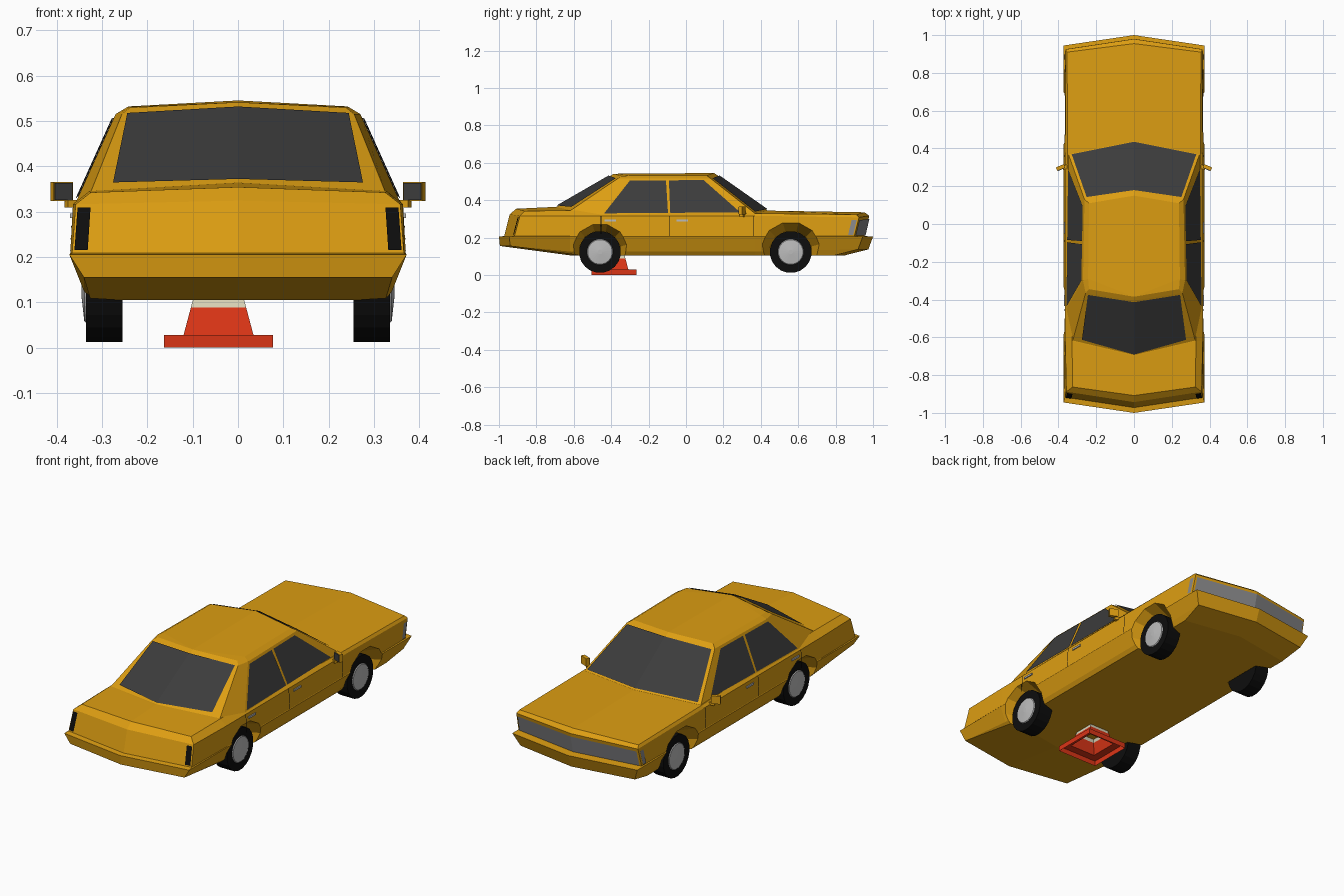
import bpy, bmesh, math
from mathutils import Vector, Matrix

if "Cube" in bpy.data.objects:
    bpy.data.objects.remove(bpy.data.objects["Cube"])


def mat(name, r, g, b):
    m = bpy.data.materials.new(name)
    m.diffuse_color = (r, g, b, 1)
    m.use_nodes = True
    m.node_tree.nodes["Principled BSDF"].inputs["Base Color"].default_value = m.diffuse_color
    return m


PAINT = mat("paint", 0.72, 0.34, 0.006)
GLASS = mat("glass", 0.045, 0.045, 0.045)
BLACK = mat("rubber", 0.004, 0.004, 0.004)
SILVER = mat("silver", 0.5, 0.5, 0.5)
LENS = mat("lens", 0.25, 0.25, 0.26)
RED = mat("red", 0.7, 0.035, 0.008)
CREAM = mat("cream", 0.7, 0.66, 0.48)


def finish(name, bm, m, recalc=True):
    if recalc:
        bmesh.ops.recalc_face_normals(bm, faces=bm.faces)
    me = bpy.data.meshes.new(name)
    bm.to_mesh(me)
    bm.free()
    ob = bpy.data.objects.new(name, me)
    bpy.context.collection.objects.link(ob)
    if m:
        me.materials.append(m)
    return ob


def mirrored(half):
    """Half outline from rear centre to front centre -> full ring."""
    return half + [(-x, y, z) for x, y, z in half[-2:0:-1]]


def loft(name, rings, m, caps=(True, True), extra=None):
    bm = bmesh.new()
    vs = [[bm.verts.new(p) for p in r] for r in rings]
    n = len(rings[0])
    for a, b in zip(vs, vs[1:]):
        for i in range(n):
            bm.faces.new((a[i], a[(i + 1) % n], b[(i + 1) % n], b[i]))
    if caps[0]:
        bm.faces.new(vs[0])
    if caps[1]:
        bm.faces.new(vs[-1])
    if extra:
        extra(bm, vs[-1])
    return finish(name, bm, m)


def panel(name, quad, uvs, m, offset=0.004):
    """Thin trim on both sides of the car, laid on a body quad."""
    b0, b1, t1, t0 = [Vector(q) for q in quad]
    pts = [b0.lerp(b1, u).lerp(t0.lerp(t1, u), v) for u, v in uvs]
    nrm = (pts[2] - pts[0]).cross(pts[3] - pts[1]).normalized()
    mid = sum(pts, Vector()) / 4
    if nrm.dot(mid - Vector((0, 0, 0.2))) < 0:
        nrm = -nrm
        pts.reverse()
    bm = bmesh.new()
    out = []
    for p in pts:
        q = p + nrm * offset
        if abs(p.x) < 1e-5:
            q.x = 0
        out.append(q)
    bm.faces.new([bm.verts.new(p) for p in out])
    bm.faces.new([bm.verts.new((-p.x, p.y, p.z)) for p in reversed(out)])
    return finish(name, bm, m, recalc=False)


def rect(u0, u1, v0, v1):
    return [(u0, v0), (u1, v0), (u1, v1), (u0, v1)]


def box(name, c, s, m, rz=0):
    bm = bmesh.new()
    bmesh.ops.create_cube(bm, size=1, matrix=Matrix.Translation(c)
                          @ Matrix.Rotation(rz, 4, 'Z') @ Matrix.Diagonal((*s, 1)))
    return finish(name, bm, m)


def disc(name, x0, x1, r0, r1, y, z, seg, m, side=1):
    """Round part along x from x0 (radius r0) to x1 (radius r1)."""
    bm = bmesh.new()
    bmesh.ops.create_cone(bm, cap_ends=True, segments=seg, radius1=r0, radius2=r1, depth=x1 - x0,
                          matrix=Matrix.Translation((side * (x0 + x1) / 2, y, z))
                          @ Matrix.Rotation(side * math.pi / 2, 4, 'Y')
                          @ Matrix.Rotation(math.pi / seg, 4, 'Z'))
    return finish(name, bm, m)


# Body outlines from floor to deck, with pointed nose and tail
def level(ws, yr, yf, zs, s1=-0.62, s2=0.37, crown=0.0, point=0.055):
    ys = (yr + point, s1, s2, yf - point)
    pts = [(0, yr, zs[0] + crown)] + list(zip(ws, ys, zs)) + [(0, yf, zs[3] + crown)]
    return pts


L = [level([.325] * 4, -.62, .85, [.105] * 4, s1=-.5),
     level([.34, .34, .34, .34], -.995, .975, (.155, .125, .125, .137)),
     level([.372] * 4, -1.0, 1.0, [.205] * 4),
     level([.366, .37, .37, .366], -.972, .955, [.208] * 4),
     level([.358, .364, .364, .362], -.943, .98, (.316, .316, .316, .308), crown=.008),
     level([.325, .328, .352, .354], -.908, .955, (.342, .345, .329, .323), crown=.012, point=.045)]


def deck(bm, top):
    rear, front = bm.verts.new((0, -.70, .364)), bm.verts.new((0, .44, .344))
    for s in (1, -1):
        r, c, a, b, f, n = [top[(s * i) % 10] for i in range(6)]
        bm.faces.new((r, c, a, rear))
        bm.faces.new((rear, a, b, front))
        bm.faces.new((front, b, f, n))


body = loft("body", [mirrored(l) for l in L], PAINT, (True, False), deck)

# Flared wheel arches cut out of the body
WHEELS = [(-.46, .152), (.56, .166)]
for y, r in WHEELS:
    for s in (1, -1):
        cut = disc("arch_cutter", .25, .40, .114, r + .01, y, .123, 12, PAINT, s)
        cut.hide_render = True
        mod = body.modifiers.new("arch", 'BOOLEAN')
        mod.operation, mod.solver, mod.object = 'DIFFERENCE', 'EXACT', cut
        bpy.context.view_layer.objects.active = body
        bpy.ops.object.modifier_apply(modifier=mod.name)
        bpy.data.objects.remove(cut)

# Cabin
base = [(0, -.70, .36), (.325, -.62, .343), (.357, -.45, .322), (.347, .37, .328), (0, .44, .342)]
eave = [(0, -.405, .530), (.256, -.365, .515), (.270, -.30, .515), (.262, .13, .517), (0, .168, .533)]
roof = [(0, -.385, .541), (.238, -.345, .529), (.243, -.29, .531), (.238, .11, .532), (0, .150, .545)]


def roof_cap(bm, t):
    for s in (1, -1):
        a, b, c, d, e = [t[(s * i) % 8] for i in range(5)]
        bm.faces.new((a, b, c))
        bm.faces.new((a, c, d, e))


loft("cabin", [mirrored(r) for r in (base, eave, roof)], PAINT, (False, False), roof_cap)

# Windows
panel("windshield", (base[4], base[3], eave[3], eave[4]),
      [(0, .03), (.955, .03), (.945, .97), (0, .97)], GLASS, .006)
panel("rear_window", (base[0], base[1], eave[1], eave[0]),
      [(0, .04), (.86, .08), (.945, .98), (0, .98)], GLASS, .006)
side = (base[2], base[3], eave[3], eave[2])
panel("rear_door_window", side, [(.01, .03), (.432, .03), (.445, .94), (.02, .94)], GLASS)
panel("front_door_window", side, [(.447, .03), (.91, .03), (.89, .94), (.48, .94)], GLASS)

# Lamps
nose = (L[3][5], L[3][4], L[4][4], L[4][5])
panel("front_lamp_strip", nose, rect(0, .975, .03, .86), LENS)
panel("front_side_lamp", (L[3][3], L[3][4], L[4][4], L[4][3]), rect(.935, .985, .06, .85), LENS)
tail = (L[3][0], L[3][1], L[4][1], L[4][0])
panel("tail_lamp", tail, rect(.905, .985, .06, .92), BLACK)

# Door seams and handles
upper = (L[3][2], L[3][3], L[4][3], L[4][2])
for y in (-.455, -.09, .36):
    u = (y + .62) / .99
    panel("door_seam", upper, rect(u - .002, u + .002, .1 if y < -.2 else 0, 1), BLACK, .001)
for y in (-.405, -.02):
    for s in (1, -1):
        box("door_handle", (s * .367, y, .291), (.008, .06, .010), SILVER)

# Mirrors
for s in (1, -1):
    box("mirror", (s * .389, .300, .344), (.046, .018, .042), PAINT, -s * .4)
    box("mirror_glass", (s * .385, .290, .344), (.042, .004, .038), GLASS, -s * .4)
    box("mirror_arm", (s * .366, .300, .317), (.028, .02, .016), PAINT, -s * .4)

# Wheels
for y, r in WHEELS:
    for s in (1, -1):
        disc("tyre", .255, .335, .112, .112, y, .123, 20, BLACK, s)
        disc("hubcap_rim", .330, .339, .074, .066, y, .123, 20, SILVER, s)
        disc("hubcap_centre", .339, .345, .066, .012, y, .123, 20, SILVER, s)


# Traffic cone under the car, an open square shell
def squares(pairs):
    return [[(-.043 + a * h, -.385 + b * h, z) for a, b in ((1, 1), (-1, 1), (-1, -1), (1, -1))]
            for h, z in pairs]


loft("cone_base", squares([(.12, 0), (.12, .028), (.077, .028), (.061, .088)]), RED, (False, False))
loft("cone_band", squares([(.061, .088), (.046, .145)]), CREAM, (False, False))
loft("cone_tip", squares([(.046, .145), (.02, .245)]), RED, (False, True))
